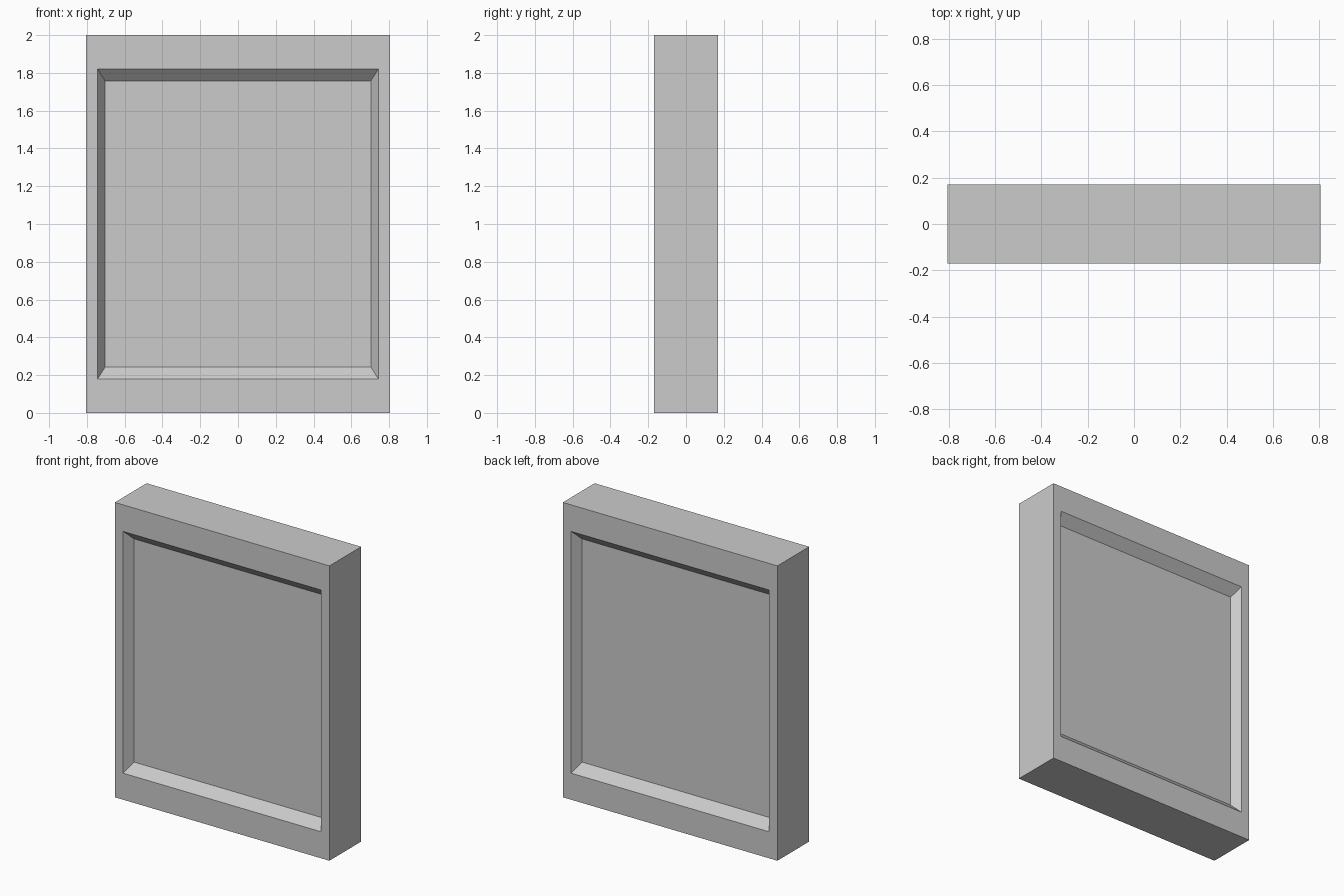
import bpy
import bmesh
from mathutils import Vector

cube = bpy.data.objects.get("Cube")
if cube:
    bpy.data.objects.remove(cube, do_unlink=True)

WIDTH, DEPTH, HEIGHT = 1.61, 0.34, 2.0
RECESS = 0.06
OPENING = (0.743, 0.82)   # half width and half height of the opening
PANEL = (0.703, 0.757)    # half width and half height of the sunken panel

# Plain grey finish
grey = bpy.data.materials.new("light_grey")
grey.use_nodes = True
colour = (0.6, 0.6, 0.6, 1)
grey.diffuse_color = colour
grey.node_tree.nodes["Principled BSDF"].inputs["Base Color"].default_value = colour


def inset_to(bm, face, half_size, y):
    """Inset a face and fit the inner face to the given rectangle."""
    bmesh.ops.inset_individual(bm, faces=[face], thickness=0.02)
    for v in face.verts:
        v.co = Vector((half_size[0] if v.co.x > 0 else -half_size[0], y,
                       half_size[1] if v.co.z > 0 else -half_size[1]))


# Solid slab
bm = bmesh.new()
bmesh.ops.create_cube(bm, size=1)
bmesh.ops.scale(bm, vec=(WIDTH, DEPTH, HEIGHT), verts=bm.verts)
bm.normal_update()

# Sunken panel with sloped reveals on front and back
for face in [f for f in bm.faces if abs(f.normal.y) > 0.9]:
    side = 1 if face.normal.y > 0 else -1
    inset_to(bm, face, OPENING, side * DEPTH / 2)
    inset_to(bm, face, PANEL, side * (DEPTH / 2 - RECESS))

bmesh.ops.translate(bm, vec=(0, 0, HEIGHT / 2), verts=bm.verts)
bmesh.ops.recalc_face_normals(bm, faces=bm.faces)
mesh = bpy.data.meshes.new("framed_panel")
bm.to_mesh(mesh)
bm.free()
mesh.materials.append(grey)
bpy.context.collection.objects.link(bpy.data.objects.new("framed_panel", mesh))
